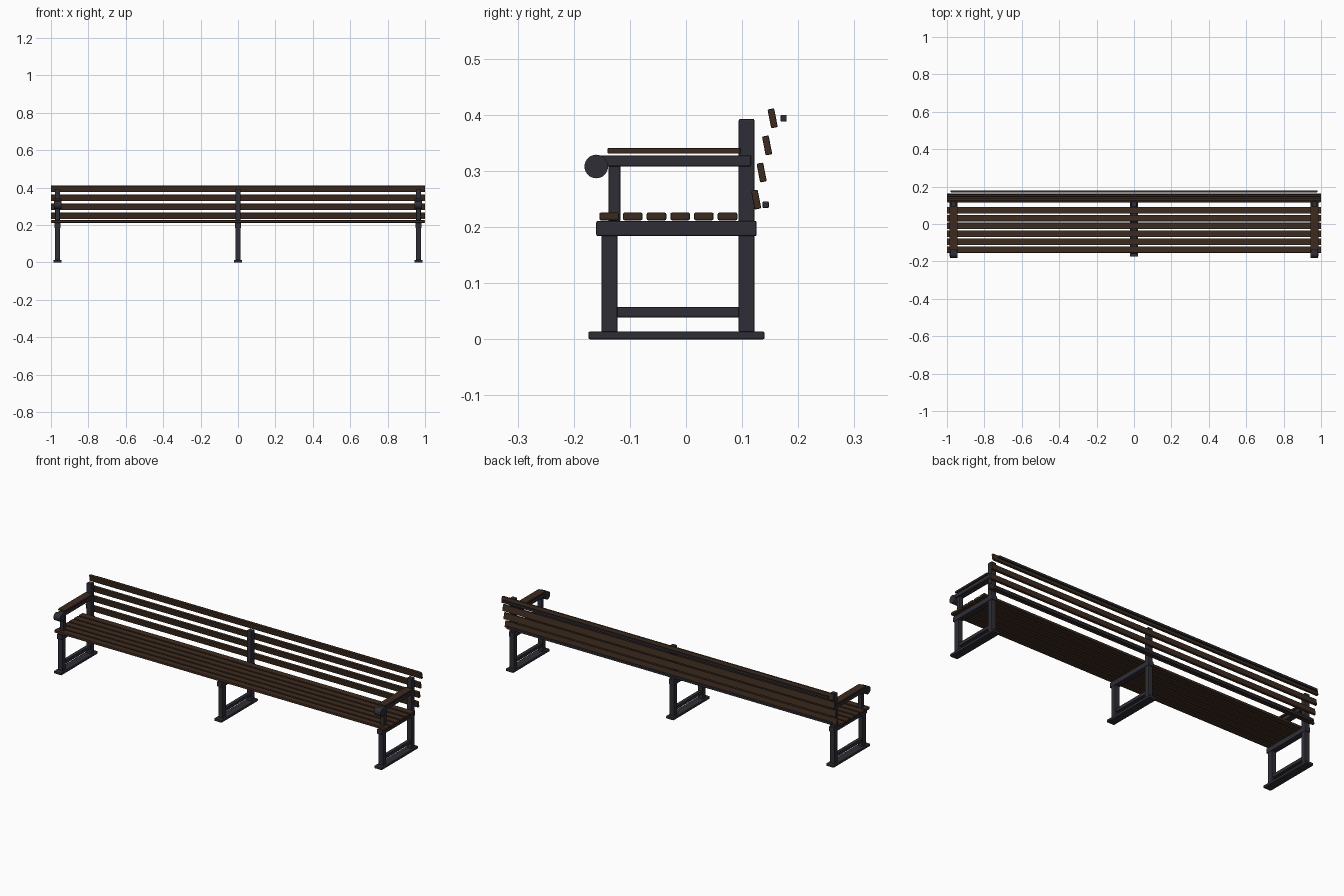
import bpy, math

if "Cube" in bpy.data.objects:
    bpy.data.objects.remove(bpy.data.objects["Cube"])

def mat(name, col):
    m = bpy.data.materials.new(name)
    m.diffuse_color = (*col, 1)
    m.use_nodes = True
    m.node_tree.nodes["Principled BSDF"].inputs["Base Color"].default_value = m.diffuse_color
    return m

WOOD = mat("dark brown wood", (0.047, 0.024, 0.014))
IRON = mat("dark blue grey iron", (0.027, 0.027, 0.036))

def finish(o, name, material, bevel):
    o.name = name
    o.data.materials.append(material)
    if bevel:
        b = o.modifiers.new("soft edges", 'BEVEL')
        b.width = bevel
        b.segments = 2
        b.limit_method = 'ANGLE'
    return o

def box(name, material, x, y, z, bevel=0.003, tilt=0.0):
    """Box from (min, max) ranges, optionally tilted about x."""
    c = [(r[0] + r[1]) / 2 for r in (x, y, z)]
    bpy.ops.mesh.primitive_cube_add(size=1, location=c)
    o = bpy.context.object
    o.scale = [r[1] - r[0] for r in (x, y, z)]
    bpy.ops.object.transform_apply(location=False, rotation=False, scale=True)
    o.rotation_euler.x = tilt
    return finish(o, name, material, bevel)

def around(c, size):
    return (c - size / 2, c + size / 2)

# cast frames: two ends and the middle
for label, x in (("left", -0.965), ("middle", 0.0), ("right", 0.965)):
    box(label + "_foot", IRON, around(x, 0.045), (-0.174, 0.140), (0, 0.014))
    box(label + "_front_leg", IRON, around(x, 0.028), (-0.151, -0.122), (0.012, 0.19))
    box(label + "_back_post", IRON, around(x, 0.028), (0.094, 0.122), (0.012, 0.393))
    box(label + "_stretcher", IRON, around(x, 0.020), (-0.125, 0.097), (0.039, 0.058))
    box(label + "_seat_rail", IRON, around(x, 0.032), (-0.160, 0.126), (0.184, 0.211))
    # armrests only on the ends
    if x:
        box(label + "_arm_post", IRON, around(x, 0.024), (-0.138, -0.117), (0.209, 0.312))
        box(label + "_arm", IRON, around(x, 0.034), (-0.160, 0.116), (0.308, 0.328))
        box(label + "_arm_pad", WOOD, around(x, 0.042), (-0.140, 0.097), (0.331, 0.341), 0.002)
        bpy.ops.mesh.primitive_cylinder_add(vertices=32, radius=0.021, depth=0.040,
            location=(x, -0.160, 0.308), rotation=(0, math.pi / 2, 0))
        o = finish(bpy.context.object, label + "_arm_scroll", IRON, 0)
        bpy.ops.object.shade_smooth_by_angle(angle=math.radians(35))

# seat slats
for i in range(6):
    box(f"seat_slat_{i + 1}", WOOD, (-1, 1), around(-0.137 + i * 0.0422, 0.035), (0.212, 0.226))

# back slats, each tilted
for i in range(4):
    box(f"back_slat_{i + 1}", WOOD, (-1, 1), around(0.125 + i * 0.0098, 0.012),
        around(0.249 + i * 0.0483, 0.034), 0.002, math.radians(11))

# long rods behind the backrest
for name, y, z in (("upper_back_rod", 0.174, 0.394), ("lower_back_rod", 0.142, 0.240)):
    box(name, IRON, (-0.98, 0.98), around(y, 0.011), around(z, 0.012), 0.002)
